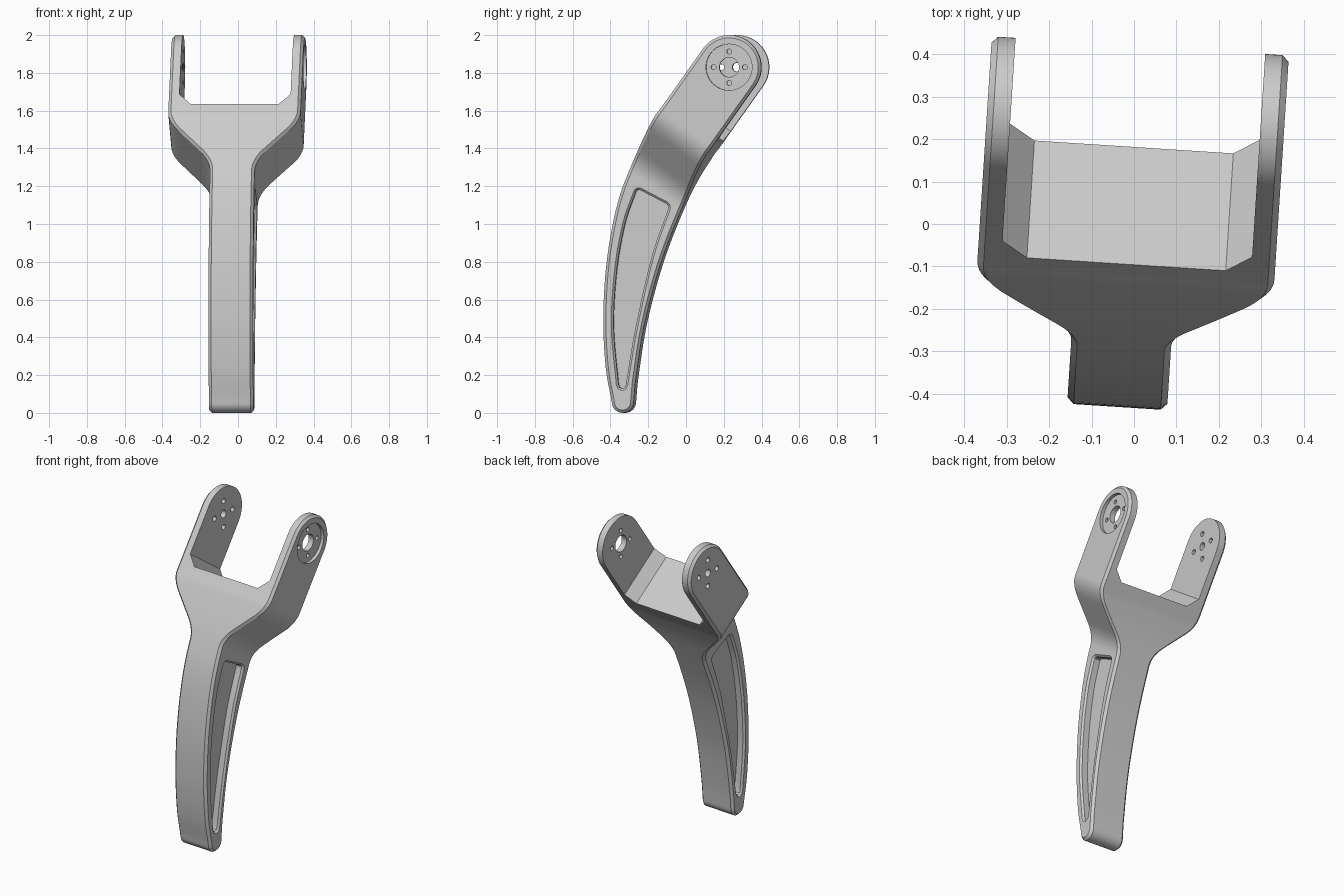
import bpy, bmesh
from math import sin, cos, pi, radians
from mathutils import Vector as V, Matrix

if "Cube" in bpy.data.objects:
    bpy.data.objects.remove(bpy.data.objects["Cube"])

# Local frame: u = width (x), (v, z) = side profile. s runs along the tilted arms.
C = V((0.25, 1.83))            # arm pivot
D = V((0.579, 0.815)).normalized()
N = V((D.y, -D.x))
R, RB = 0.17, 0.058            # arm tip and foot radii
CH = 0.015                     # edge chamfer
STEM, OUT, INN = 0.118, 0.351, 0.295


def spline(pts, n=10):
    p = [V(q) for q in pts]
    p = [2 * p[0] - p[1]] + p + [2 * p[-1] - p[-2]]
    res = []
    for a, b, c, d in zip(p, p[1:], p[2:], p[3:]):
        for k in range(n):
            t = k / n
            res.append(0.5 * (2 * b + (c - a) * t + (2 * a - 5 * b + 4 * c - d) * t ** 2
                              + (3 * b - a - 3 * c + d) * t ** 3))
    return res + [p[-2]]


def s_of(p):
    return (p - C).dot(D)


def at(poly, s):
    for a, b in zip(poly, poly[1:]):
        if s_of(b) >= s:
            return a.lerp(b, (s - s_of(a)) / (s_of(b) - s_of(a)))
    return poly[-1]


def inset(loop, d):
    n = len(loop)
    res = []
    for i, p in enumerate(loop):
        t = (loop[(i + 1) % n] - loop[i - 1]).normalized()
        res.append(p + V((t.y, -t.x)) * d)
    return res


def ramp(x, w=0.06):
    return 0 if x < -w else x if x > w else (x + w) ** 2 / (4 * w)


def half_width(p):
    s = s_of(p)
    return STEM + (OUT - STEM) / 0.24 * (ramp(s + 0.70) - ramp(s + 0.46))


def loft(name, rings, strip_caps=False):
    bm = bmesh.new()
    vs = [[bm.verts.new(p) for p in r] for r in rings]
    n = len(vs[0])
    for a, b in zip(vs, vs[1:]):
        for i in range(n):
            j = (i + 1) % n
            bm.faces.new((a[i], a[j], b[j], b[i]))
    for r in (vs[0], vs[-1]):
        if strip_caps:
            for i in range(n // 2):
                q = [r[i], r[i + 1], r[(n - i - 1) % n], r[(n - i) % n]]
                bm.faces.new(list(dict.fromkeys(q)))
        else:
            bm.faces.new(r)
    bmesh.ops.recalc_face_normals(bm, faces=bm.faces)
    me = bpy.data.meshes.new(name)
    bm.to_mesh(me)
    bm.free()
    ob = bpy.data.objects.new(name, me)
    bpy.context.collection.objects.link(ob)
    return ob


# Side outline: foot tip, up the front, arm tip, down the back
front = spline([(-0.388, 0.058), (-0.42, 0.24), (-0.433, 0.5), (-0.415, 0.8), (-0.36, 1.1),
                (-0.275, 1.33), C - N * R - D * 0.47, C - N * R - D * 0.36, C - N * R])
back = spline([(-0.272, 0.058), (-0.258, 0.2), (-0.21, 0.49), (-0.113, 0.836), (0.027, 1.18),
               C + N * R - D * 0.47, C + N * R - D * 0.36, C + N * R])
foot = V((-0.33, RB))
fs, bs = [], []
for k in range(1, 9):
    a = pi / 2 * (1 - k / 8)
    fs.append(foot + RB * V((-cos(a), -sin(a))))
    bs.append(foot + RB * V((cos(a), -sin(a))))
S0, S1 = -0.85, -0.36
for k in range(1, 30):
    fs.append(at(front, s_of(front[0]) + (S0 - s_of(front[0])) * k / 30))
    bs.append(at(back, s_of(back[0]) + (S0 - s_of(back[0])) * k / 30))
for k in range(37):
    s = S0 + (S1 - S0) * k / 36
    fs.append(at(front, s))
    bs.append(at(back, s))
for k in range(20):
    a = pi / 2 * k / 20
    fs.append(C + R * (D * sin(a) - N * cos(a)))
    bs.append(C + R * (D * sin(a) + N * cos(a)))
outer = [foot - V((0, RB))] + fs + [C + D * R] + bs[::-1]
inner = inset(outer, CH)

# Chamfered fork body, solid between the arms
body = loft("fork_leg", [
    [(-half_width(p), p.x, p.y) for p in inner],
    [(-half_width(p) + CH, p.x, p.y) for p in outer],
    [(half_width(p) - CH, p.x, p.y) for p in outer],
    [(half_width(p), p.x, p.y) for p in inner]], True)
cutters = []

# Slot between the arms
slot = [(-INN, 0.4), (-INN, -0.296), (-0.235, -0.358), (0.235, -0.358), (INN, -0.296), (INN, 0.4)]
rings = []
for m in (-0.4, 0.4):
    q = [C + D * s + N * m for u, s in slot]
    rings.append([(u, p.x, p.y) for (u, s), p in zip(slot, q)])
cutters.append(loft("slot_cutter", rings))

# Long chamfered pocket on each side of the stem
pocket = spline([(-0.352, 0.15), (-0.378, 0.45), (-0.362, 0.75), (-0.318, 1.0), (-0.262, 1.165)], 6)
pocket += [V(p) for p in [(-0.256, 1.177), (-0.245, 1.181), (-0.232, 1.177),
                          (-0.098, 1.107), (-0.088, 1.096), (-0.087, 1.085)]]
pocket += spline([(-0.09, 1.075), (-0.175, 0.83), (-0.262, 0.45), (-0.313, 0.15)], 6)
pocket += [V(p) for p in [(-0.319, 0.135), (-0.332, 0.129), (-0.346, 0.135)]]
for side in (-1, 1):
    cutters.append(loft("pocket_cutter", [
        [(side * (STEM + e), p.x, p.y) for p in inset(pocket, d)]
        for e, d in ((0.01, -0.011), (0, -0.011), (-0.011, 0), (-0.05, 0))]))


# Pivot holes, bolt holes and bearing recess
def hole(r, u0, u1, dv=0, dz=0, n=32):
    cutters.append(loft("hole_cutter", [
        [(u, C.x + dv + r * cos(2 * pi * k / n), C.y + dz + r * sin(2 * pi * k / n))
         for k in range(n)] for u in (u0, u1)]))


hole(0.122, OUT - 0.02, 0.5, n=64)
hole(0.052, 0.2, 0.5, n=48)
hole(0.024, -0.5, -0.2)
for k in range(4):
    dv, dz = 0.083 * cos(k * pi / 2), 0.083 * sin(k * pi / 2)
    hole(0.013, 0.2, 0.5, dv, dz, 20)
    hole(0.016, -0.5, -0.2, dv, dz, 20)

# Cut, shade and turn into place
bpy.context.view_layer.objects.active = body
body.select_set(True)
for c in cutters:
    c.hide_render = True
    m = body.modifiers.new("cut", 'BOOLEAN')
    m.operation, m.solver, m.object = 'DIFFERENCE', 'EXACT', c
    bpy.ops.object.modifier_apply(modifier=m.name)
for c in cutters:
    bpy.data.objects.remove(c)
body.data.transform(Matrix.Rotation(radians(-3.7), 4, 'Z') @ Matrix.Translation((-0.012, 0, 0)))
bpy.ops.object.shade_smooth_by_angle(angle=radians(25))
